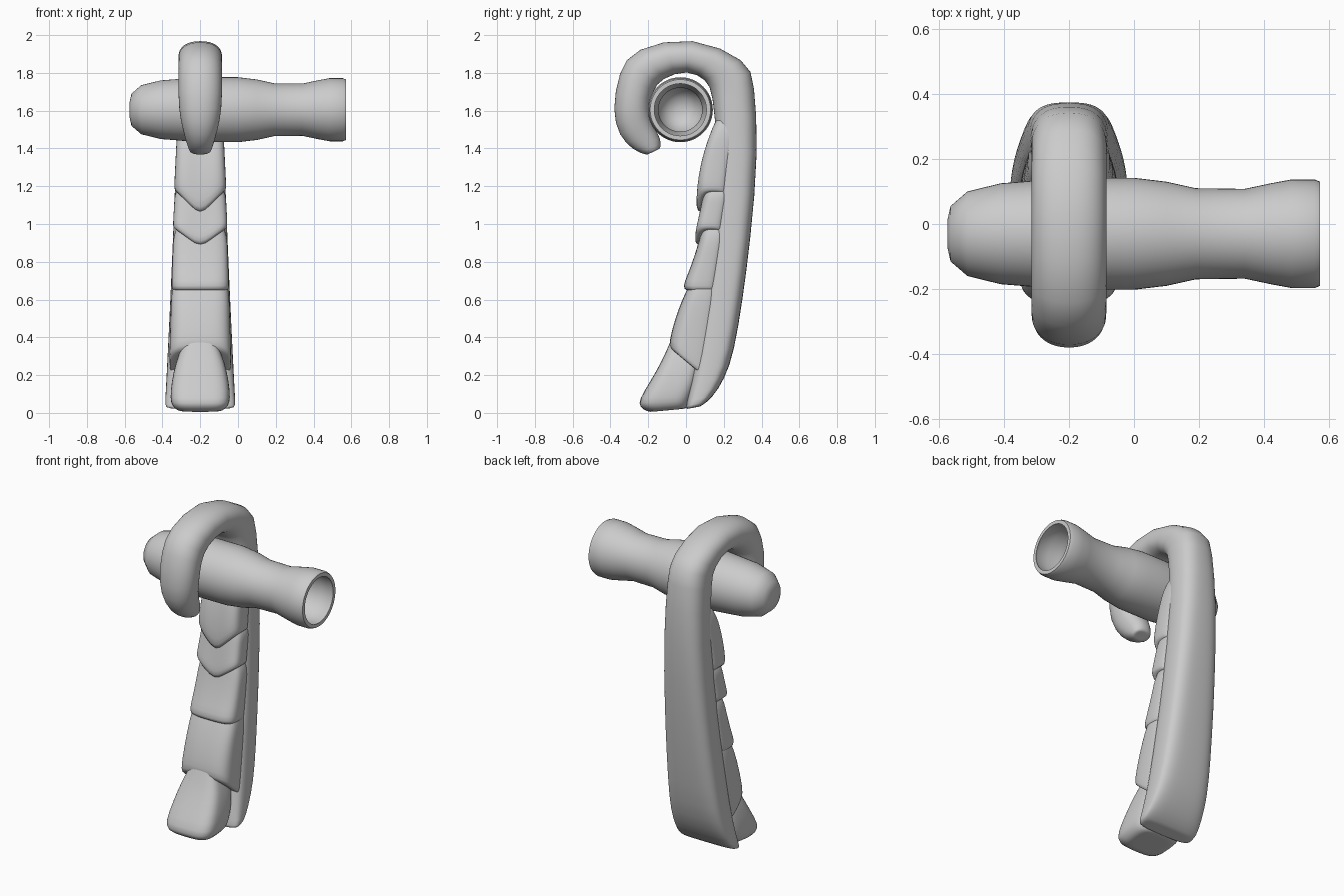
import bpy, bmesh, math

if "Cube" in bpy.data.objects:
    bpy.data.objects.remove(bpy.data.objects["Cube"])

CX = -0.2      # centre plane of the hook
SEG = 28


def spow(v, n):
    return math.copysign(abs(v) ** (2 / n), v)


def finish(name, bm, subdiv):
    bmesh.ops.recalc_face_normals(bm, faces=bm.faces)
    me = bpy.data.meshes.new(name)
    bm.to_mesh(me)
    bm.free()
    for p in me.polygons:
        p.use_smooth = True
    ob = bpy.data.objects.new(name, me)
    bpy.context.collection.objects.link(ob)
    if subdiv:
        mod = ob.modifiers.new("smooth", "SUBSURF")
        mod.levels = mod.render_levels = subdiv
    return ob


def ring(oy, oz, iy, iz, hw, n, vee=0.0):
    """Rounded-box section spanning two side-view points, hw wide each way."""
    pts = []
    for k in range(SEG):
        a = math.tau * k / SEG
        c, s = spow(math.cos(a), n), spow(math.sin(a), n)
        pts.append((CX + hw * s,
                    (oy + iy) / 2 + (oy - iy) / 2 * c,
                    (oz + iz) / 2 + (oz - iz) / 2 * c + vee * abs(s)))
    return pts


def shrink(pts, f):
    m = [sum(p[i] for p in pts) / len(pts) for i in range(3)]
    return [tuple(m[i] + (p[i] - m[i]) * f for i in range(3)) for p in pts]


def loft(name, rings):
    rings = ([shrink(rings[0], f) for f in (0.3, 0.75)] + rings
             + [shrink(rings[-1], f) for f in (0.75, 0.3)])
    bm = bmesh.new()
    vs = [[bm.verts.new(p) for p in r] for r in rings]
    for a, b in zip(vs, vs[1:]):
        for k in range(SEG):
            j = (k + 1) % SEG
            bm.faces.new((a[k], a[j], b[j], b[k]))
    bm.faces.new(vs[0])
    bm.faces.new(vs[-1])
    return finish(name, bm, 1)


def spine_ring(oy, oz, iy, iz):
    """Wide and square at the base, slimmer and rounder round the hook."""
    if oy < 0:
        return ring(oy, oz, iy, iz, 0.116 * min(1, (oz - 1.33) / 0.27) ** 0.35, 2.2)
    hw = 0.116 + 0.074 * max(0, 1 - oz / 1.8) ** 1.3
    return ring(oy, oz, iy, iz, hw, max(2.2, 3.8 - 0.75 * oz))


# Hooked spine: outer y,z and inner y,z
spine = [
    (0.08, 0.035, 0.0, 0.02), (0.14, 0.08, 0.0, 0.05), (0.205, 0.18, 0.02, 0.15),
    (0.255, 0.32, 0.05, 0.28), (0.30, 0.6, 0.09, 0.57), (0.34, 0.9, 0.135, 0.88),
    (0.387, 1.4, 0.17, 1.4), (0.36, 1.76, 0.14, 1.7), (0.335, 1.86, 0.11, 1.76),
    (0.04, 2.005, 0.01, 1.82), (-0.285, 1.93, -0.13, 1.77), (-0.355, 1.81, -0.175, 1.71),
    (-0.393, 1.6, -0.195, 1.61), (-0.355, 1.465, -0.175, 1.52), (-0.28, 1.39, -0.13, 1.45),
    (-0.21, 1.365, -0.135, 1.4),
]
loft("hooked_spine", [spine_ring(*s) for s in spine])


def plate(name, y0, z0, y1, z1, bulge, vee, tilt):
    """Plate sloping from its tucked top to a lip at the bottom edge."""
    rings = []
    for i in range(7):
        t = min(1, i / 5)
        lip = 0.022 if i == 6 else 0
        z = z0 + (z1 - z0) * t - lip * 0.8
        y = y0 + (y1 - y0) * t - bulge * 4 * t * (1 - t) + lip
        hw = (0.178 - 0.037 * z) * (0.85 if i == 0 else 1) - lip * 0.3
        rings.append(ring(y, z, 0.09 + 0.13 * z, z - tilt * t, hw, 3.4, vee * t))
    return loft(name, rings)


# Overlapping front plates
plate("chevron_plate_upper", 0.16, 1.56, 0.052, 1.06, 0.025, 0.13, 0)
plate("chevron_plate_lower", 0.10, 1.2, 0.043, 0.89, 0, 0.1, 0)
plate("straight_plate", 0.09, 1.0, -0.02, 0.665, -0.01, 0, 0)
plate("shin_plate", 0.05, 0.74, -0.093, 0.35, 0.02, 0, 0.17)

# Wedge foot: front y, z, half width
foot = [(-0.04, 0.48, 0.06), (-0.095, 0.35, 0.1), (-0.125, 0.28, 0.13), (-0.19, 0.165, 0.153),
        (-0.25, 0.07, 0.16), (-0.247, 0.03, 0.15), (-0.2, 0.004, 0.12)]
loft("foot", [ring(y, z, min(0.08, 0.005 + 0.35 * z), 0.02 + 0.85 * z, hw, 3.6)
              for y, z, hw in foot])

# Hollow handle tube lathed about the x axis: x, radius; bore is an offset of the outside
outside = [(-0.574, 0.04), (-0.564, 0.085), (-0.512, 0.13), (-0.41, 0.155), (-0.2, 0.172),
           (0.0, 0.172), (0.1, 0.16), (0.19, 0.14), (0.34, 0.138), (0.42, 0.155),
           (0.485, 0.167), (0.555, 0.167), (0.572, 0.16)]
bore = [(min(x + 0.025, 0.572) if x < 0 else x, max(r - 0.022, 0.018))
        for x, r in reversed(outside)]
profile = [(-0.574, 0.0)] + outside + bore + [(-0.549, 0.0)]
bm = bmesh.new()
vs = [bm.verts.new((x, r - 0.03, 1.605)) for x, r in profile]
edges = [bm.edges.new(e) for e in zip(vs, vs[1:])]
bmesh.ops.spin(bm, geom=vs + edges, cent=(0, -0.03, 1.605), axis=(1, 0, 0),
               angle=math.tau, steps=48)
bmesh.ops.remove_doubles(bm, verts=bm.verts, dist=0.0005)
tube = finish("handle_tube", bm, 0)
bpy.context.view_layer.objects.active = tube
tube.select_set(True)
bpy.ops.object.shade_smooth_by_angle(angle=math.radians(40))
